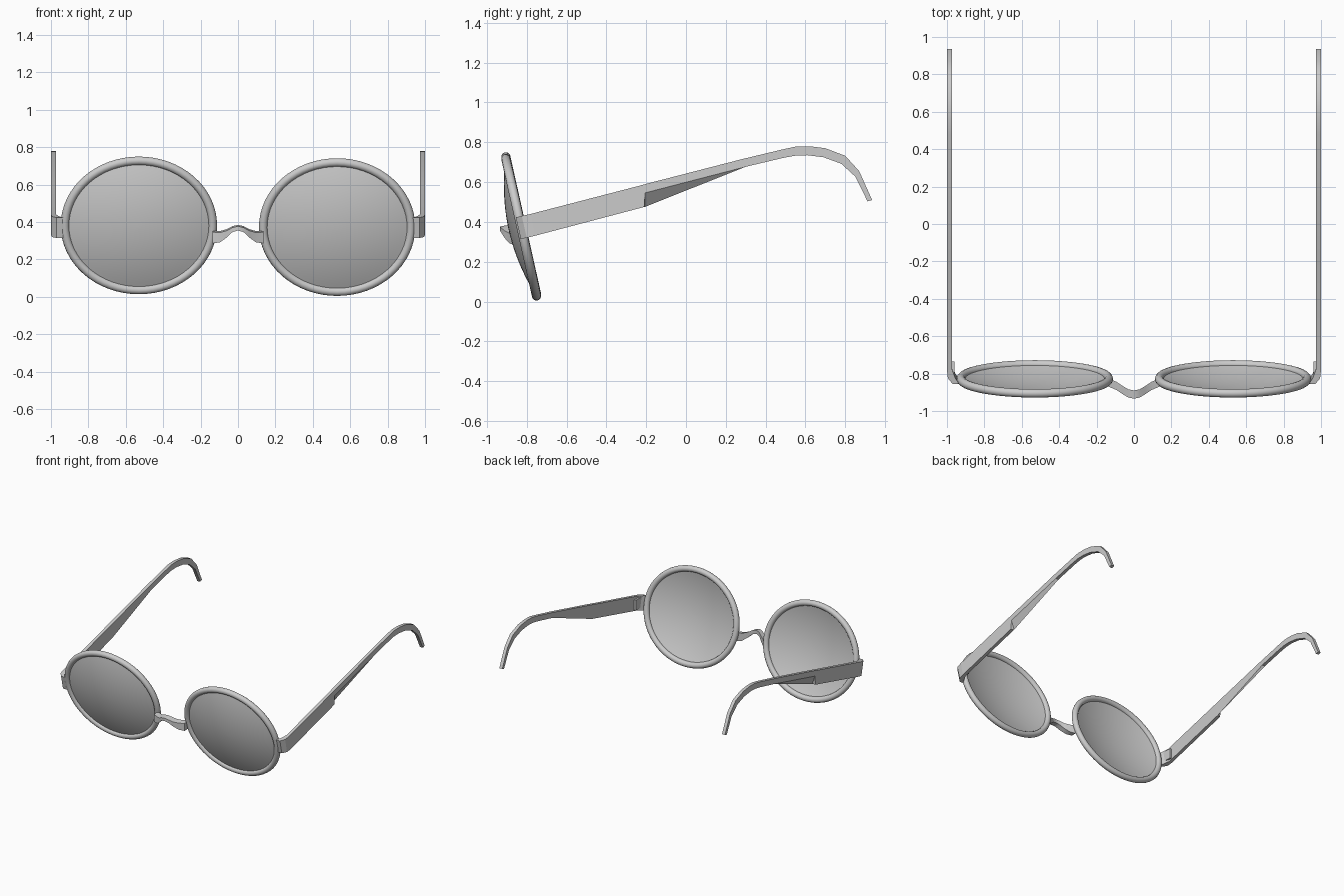
import bpy, bmesh
from math import sin, cos, pi, radians
from mathutils import Matrix, Vector

cube = bpy.data.objects.get("Cube")
if cube:
    bpy.data.objects.remove(cube)

grey = bpy.data.materials.new("frame grey")
grey.use_nodes = True
grey.diffuse_color = (0.6, 0.6, 0.6, 1)
grey.node_tree.nodes["Principled BSDF"].inputs["Base Color"].default_value = (0.6, 0.6, 0.6, 1)


def loft(name, rings, loop=False, caps=True, matrix=Matrix(), angle=30):
    """Skin a list of equal closed cross-sections."""
    bm = bmesh.new()
    rows = [[bm.verts.new(matrix @ Vector(p)) for p in ring] for ring in rings]
    n = len(rows[0])
    pairs = list(zip(rows, rows[1:])) + ([(rows[-1], rows[0])] if loop else [])
    for a, b in pairs:
        for i in range(n):
            j = (i + 1) % n
            bm.faces.new((a[i], a[j], b[j], b[i]))
    if caps:
        bm.faces.new(rows[0])
        bm.faces.new(rows[-1])
    bmesh.ops.remove_doubles(bm, verts=bm.verts, dist=0.0001)
    bmesh.ops.recalc_face_normals(bm, faces=bm.faces)
    mesh = bpy.data.meshes.new(name)
    bm.to_mesh(mesh)
    bm.free()
    obj = bpy.data.objects.new(name, mesh)
    bpy.context.collection.objects.link(obj)
    mesh.materials.append(grey)
    bpy.ops.object.select_all(action="DESELECT")
    obj.select_set(True)
    bpy.context.view_layer.objects.active = obj
    bpy.ops.object.shade_smooth_by_angle(angle=radians(angle))
    return obj


def ellipse(rx, rz, y, n=64):
    return [(rx * cos(2 * pi * i / n), y, rz * sin(2 * pi * i / n)) for i in range(n)]


# Temple stations: top (y, z), bottom (y, z), lift of the outer lower edge
STATIONS = [
    ((-0.78, 0.44), (-0.76, 0.33), 0),
    ((-0.21, 0.588), (-0.21, 0.475), 0),
    ((-0.205, 0.59), (-0.205, 0.476), 0.07),
    ((0.28, 0.715), (0.3, 0.677), 0),
    ((0.48, 0.763), (0.49, 0.722), 0),
    ((0.55, 0.778), (0.55, 0.733), 0),
    ((0.62, 0.78), (0.61, 0.735), 0),
    ((0.7, 0.77), (0.69, 0.725), 0),
    ((0.8, 0.732), (0.78, 0.692), 0),
    ((0.87, 0.655), (0.85, 0.628), 0),
    ((0.935, 0.51), (0.912, 0.503), 0),
]
# Endpiece stations from hinge to rim: outer x, inner x, top, bottom
ENDPIECE = [
    (1.0, 0.972, (-0.78, 0.44), (-0.76, 0.33)),
    (0.995, 0.955, (-0.825, 0.43), (-0.8, 0.32)),
    (0.97, 0.935, (-0.855, 0.423), (-0.83, 0.315)),
]

for side, label, rise in ((1, "left", 0.373), (-1, "right", 0.382)):
    place = Matrix.Translation((side * 0.53, -0.828, rise)) @ Matrix.Rotation(radians(12.6), 4, "X")

    # Rim: a round tube following an ellipse
    tube = 0.023
    rim = [ellipse(0.395 + tube * cos(t), 0.354 + tube * cos(t), tube * sin(t))
           for t in [2 * pi * k / 12 for k in range(12)]]
    loft(label + "_rim", rim, loop=True, caps=False, matrix=place, angle=60)

    # Lens: a shallow dome with a thin back surface
    steps = [1 - k / 10 for k in range(10)] + [0.02]
    front = [ellipse(0.385 * s, 0.345 * s, -0.06 * (1 - s * s) - 0.004) for s in steps]
    back = [ellipse(0.385 * s, 0.345 * s, -0.06 * (1 - s * s) + 0.004) for s in steps]
    loft(label + "_lens", front[::-1] + back, matrix=place, angle=40)

    # Temple arm with its chamfered underside and curved ear hook
    arm = []
    for (ty, tz), (by, bz), lift in STATIONS:
        out, inn = (side * 1.0, side * 0.974)
        arm.append([(out, ty, tz), (inn, ty, tz), (inn, by, bz), (out, by, bz + lift)])
    loft(label + "_temple", arm)

    # Endpiece joining temple and rim
    loft(label + "_endpiece",
         [[(side * o, *t), (side * i, *t), (side * i, *b), (side * o, *b)] for o, i, t, b in ENDPIECE])

    # Small hinge block on the inner side
    hinge = [[(side * x, y, z) for x, z in ((0.978, 0.425), (0.96, 0.425), (0.96, 0.345), (0.978, 0.345))]
             for y in (-0.82, -0.735)]
    loft(label + "_hinge", hinge)

# Bridge: an arched band, half path mirrored: x, y, z, half height
HALF = [(0.135, -0.848, 0.32, 0.034), (0.095, -0.865, 0.322, 0.03), (0.06, -0.888, 0.34, 0.022),
        (0.03, -0.906, 0.362, 0.016)]
path = HALF + [(0, -0.912, 0.37, 0.015)] + [(-x, y, z, h) for x, y, z, h in reversed(HALF)]
bridge = [[(x, y - 0.022, z + h - 0.008), (x, y + 0.022, z + h), (x, y + 0.022, z - h), (x, y - 0.022, z - h)]
          for x, y, z, h in path]
loft("bridge", bridge, angle=40)
